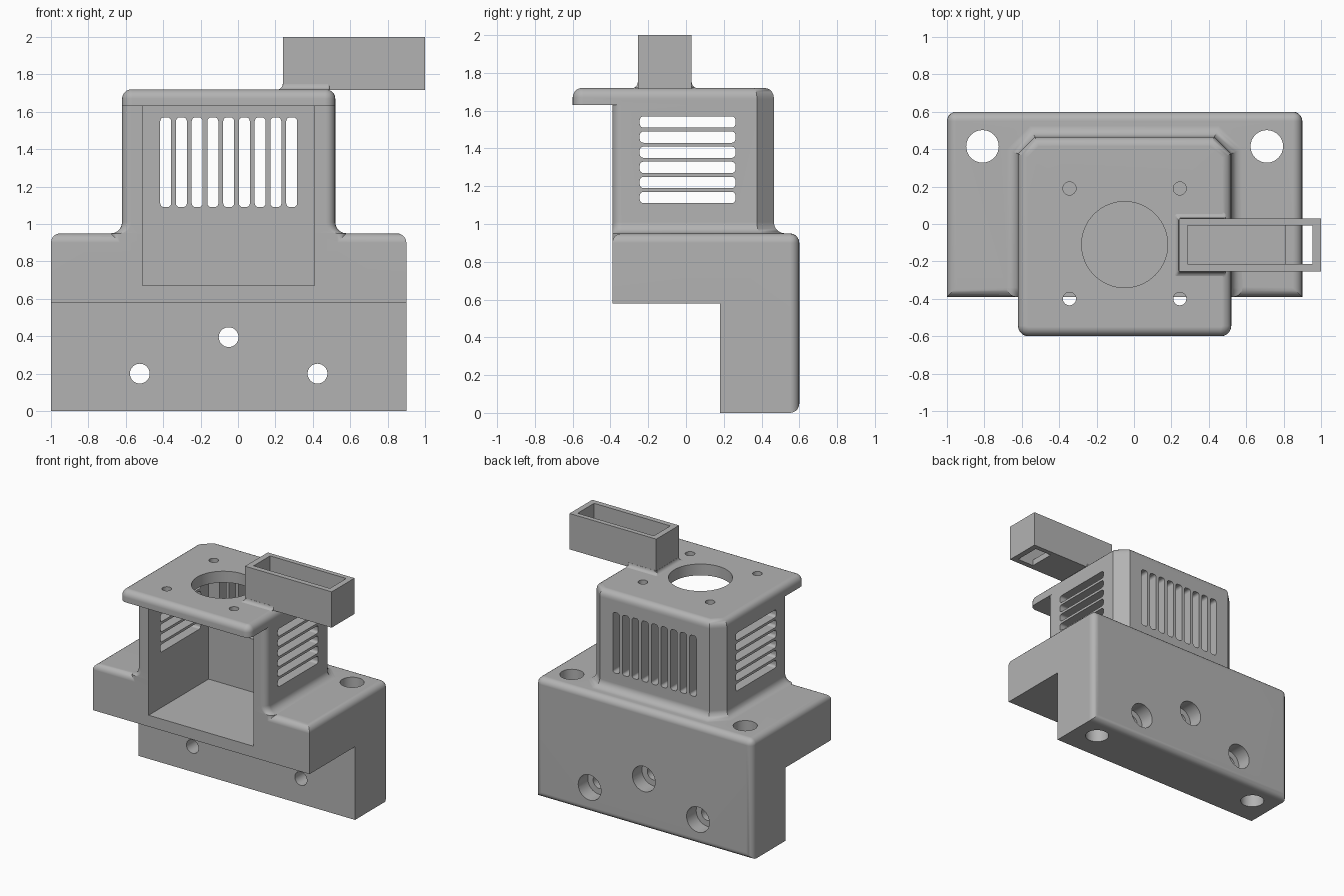
import bpy, bmesh
from math import sin, cos, pi, radians
from mathutils import Matrix, Vector

cube = bpy.data.objects.get("Cube")
if cube:
    bpy.data.objects.remove(cube, do_unlink=True)

grey = bpy.data.materials.new("plain grey")
grey.use_nodes = True
grey.diffuse_color = (0.45, 0.45, 0.45, 1)
grey.node_tree.nodes["Principled BSDF"].inputs["Base Color"].default_value = (0.45, 0.45, 0.45, 1)


def make(name, bm):
    bmesh.ops.recalc_face_normals(bm, faces=bm.faces)
    mesh = bpy.data.meshes.new(name)
    bm.to_mesh(mesh)
    bm.free()
    mesh.materials.append(grey)
    ob = bpy.data.objects.new(name, mesh)
    bpy.context.collection.objects.link(ob)
    return ob


def box(name, lo, hi, round_axis=None, radius=0.02):
    """Box between two corners, edges along round_axis optionally rounded."""
    lo, hi = Vector(lo), Vector(hi)
    bm = bmesh.new()
    bmesh.ops.create_cube(bm, size=1)
    bmesh.ops.scale(bm, vec=hi - lo, verts=bm.verts)
    bmesh.ops.translate(bm, vec=(lo + hi) / 2, verts=bm.verts)
    if round_axis is not None:
        edges = [e for e in bm.edges
                 if abs((e.verts[0].co - e.verts[1].co)[round_axis]) > 1e-4]
        bmesh.ops.bevel(bm, geom=edges, offset=radius, segments=4, profile=0.5, affect='EDGES')
    return make(name, bm)


def rod(name, centre, radius, length, along_y=False, sides=32):
    bm = bmesh.new()
    turn = Matrix.Rotation(pi / 2, 4, 'X') if along_y else Matrix()
    bmesh.ops.create_cone(bm, cap_ends=True, segments=sides, radius1=radius, radius2=radius,
                          depth=length, matrix=Matrix.Translation(centre) @ turn)
    return make(name, bm)


def outline(x0, x1, y0, y1, corner, chamfer):
    """Plan outline with rounded front corners and chamfered back corners."""
    pts = []
    for cx, start in ((x0 + corner, pi), (x1 - corner, 1.5 * pi)):
        for i in range(6):
            a = start + i * pi / 10
            pts.append((cx + corner * cos(a), y0 + corner + corner * sin(a)))
    return pts + [(x1, y1 - chamfer), (x1 - chamfer, y1), (x0 + chamfer, y1), (x0, y1 - chamfer)]


def loft(name, sections):
    """Skin a stack of (height, outline) sections."""
    bm = bmesh.new()
    rings = [[bm.verts.new((x, y, z)) for x, y in pts] for z, pts in sections]
    n = len(rings[0])
    for a, b in zip(rings, rings[1:]):
        for i in range(n):
            j = (i + 1) % n
            bm.faces.new((a[i], a[j], b[j], b[i]))
    bm.faces.new(rings[0][::-1])
    bm.faces.new(rings[-1])
    return make(name, bm)


def combine(target, other, operation):
    mod = target.modifiers.new("cut", 'BOOLEAN')
    mod.operation, mod.solver, mod.object = operation, 'EXACT', other
    bpy.context.view_layer.objects.active = target
    bpy.ops.object.modifier_apply(modifier=mod.name)
    bpy.data.objects.remove(other, do_unlink=True)


# L-shaped mounting block with rounded top and back edges
bm = bmesh.new()
profile = [(-0.39, 0.58), (0.18, 0.58), (0.18, 0), (0.6, 0), (0.6, 0.95), (-0.39, 0.95)]
side = bm.faces.new([bm.verts.new((-1, y, z)) for y, z in profile])
ext = bmesh.ops.extrude_face_region(bm, geom=[side])
bmesh.ops.translate(bm, vec=(1.9, 0, 0), verts=[v for v in ext["geom"] if isinstance(v, bmesh.types.BMVert)])
bmesh.ops.recalc_face_normals(bm, faces=bm.faces)
soft = [e for e in bm.edges if all(v.co.z > 0.94 for v in e.verts) or all(v.co.y > 0.59 for v in e.verts)]
bmesh.ops.bevel(bm, geom=soft, offset=0.05, segments=5, profile=0.5, affect='EDGES')
body = make("mount_body", bm)

# Tower with a flared foot
LEFT, RIGHT, FRONT, BACK, MID = -0.62, 0.52, -0.39, 0.465, -0.05


def tower_ring(d):
    return outline(LEFT - d, RIGHT + d, FRONT, BACK + d, 0.05, 0.09 + 0.586 * d)


flare = 0.06
sections = [(0.8, tower_ring(flare))]
for i in range(6):
    t = i * pi / 10
    sections.append((0.95 + flare * (1 - cos(t)), tower_ring(flare * (1 - sin(t)))))
sections.append((1.66, tower_ring(0)))
combine(body, loft("tower", sections), 'UNION')


# Overhanging cap with a rounded top rim
def cap_ring(d):
    return outline(LEFT + d, RIGHT - d, -0.6 + d, BACK - d, 0.055 - d, 0.09 - 0.586 * d)


rim = 0.05
sections = [(1.63, cap_ring(0))]
for i in range(6):
    t = i * pi / 10
    sections.append((1.72 - rim * (1 - sin(t)), cap_ring(rim * (1 - cos(t)))))
combine(body, loft("cap", sections), 'UNION')

# Open duct and the fillet joining it to the cap
combine(body, box("duct", (0.24, -0.255, 1.716), (1.0, 0.03, 2.0)), 'UNION')
sections = []
foot = 0.03
for i in range(6):
    t = i * pi / 10
    d = foot * (1 - sin(t)) + 0.001
    sections.append((1.719 + foot * (1 - cos(t)),
                     outline(0.24 - d, 0.49, -0.255 - d, 0.03 + d, 0.01, 0.01)))
combine(body, loft("duct_fillet", sections), 'UNION')

# Openings
cutters = [
    box("chamber", (-0.51, -0.8, 0.67), (0.41, 0.36, 1.63)),
    box("duct_inside", (0.287, -0.213, 1.765), (0.955, -0.008, 2.2)),
    box("duct_outlet", (0.81, -0.213, 1.6), (0.955, -0.008, 1.9)),
    rod("fan_hole", (MID, -0.11, 1.7), 0.23, 0.4, sides=64),
]
for sx in (-1, 1):
    cutters.append(rod("post_hole", (MID + sx * 0.76, 0.415, 0.5), 0.087, 2))
    for y in (0.19, -0.4):
        cutters.append(rod("screw_hole", (MID + sx * 0.295, y, 1.7), 0.035, 0.3, sides=24))

# Counterbored bolt holes in the back plate
for x, z in ((-0.525, 0.2), (MID, 0.395), (0.425, 0.2)):
    cutters.append(rod("bolt_hole", (x, 0.4, z), 0.053, 0.7, True))
    cutters.append(rod("counterbore", (x, 0.6, z), 0.1, 0.24, True))

# Vent slots: upright in the back wall, level in the side walls
for i in range(9):
    x = MID + (i - 4) * 0.0842
    cutters.append(box("back_slot", (x - 0.029, 0.2, 1.09), (x + 0.029, 0.7, 1.57), 1))
for i in range(6):
    z = 1.14 + i * 0.08
    cutters.append(box("side_slot", (-0.9, -0.245, z - 0.03), (0.8, 0.262, z + 0.03), 0))

for cutter in cutters:
    combine(body, cutter, 'DIFFERENCE')

# Smooth fillets, crisp edges
bpy.ops.object.select_all(action='DESELECT')
body.select_set(True)
bpy.context.view_layer.objects.active = body
bpy.ops.object.shade_smooth_by_angle(angle=radians(30))
weighted = body.modifiers.new("even_shading", 'WEIGHTED_NORMAL')
weighted.keep_sharp = True
